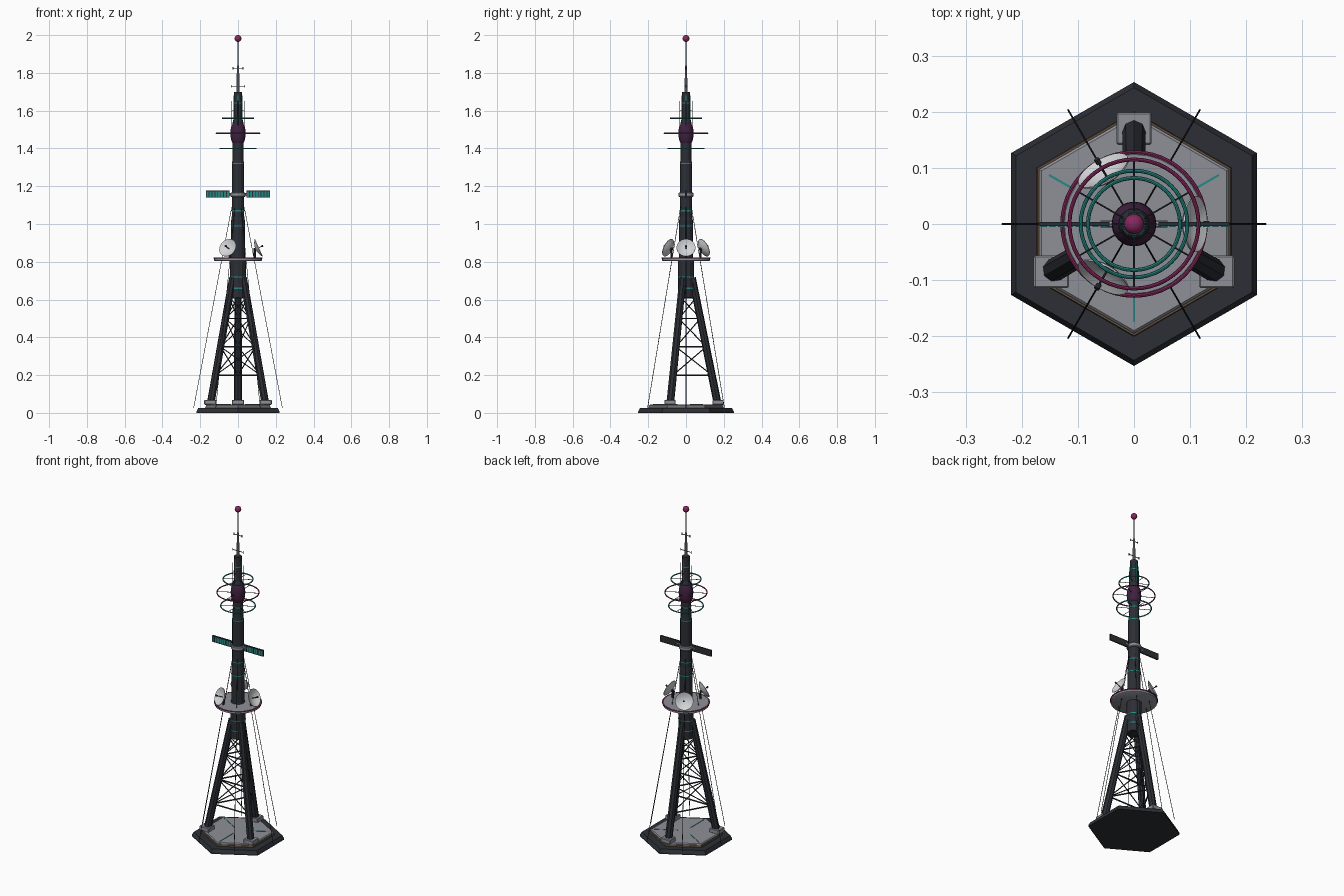
import bpy, bmesh
from math import sin, cos, pi, radians
from mathutils import Vector

if "Cube" in bpy.data.objects:
    bpy.data.objects.remove(bpy.data.objects["Cube"])


def material(name, c):
    m = bpy.data.materials.new(name)
    m.diffuse_color = (*c, 1)
    m.use_nodes = True
    m.node_tree.nodes["Principled BSDF"].inputs["Base Color"].default_value = m.diffuse_color
    return m


DARK = material("dark_metal", (0.025, 0.028, 0.035))
GREY = material("mid_grey", (0.27, 0.28, 0.31))
PALE = material("pale_grey", (0.65, 0.66, 0.68))
TEAL = material("teal", (0.02, 0.25, 0.23))
PINK = material("magenta", (0.25, 0.02, 0.11))
PLUM = material("dark_plum", (0.05, 0.015, 0.05))
BRONZE = material("bronze", (0.12, 0.08, 0.05))


def finish(ob, name, mat, smooth=False):
    ob.name = name
    ob.data.materials.append(mat)
    if smooth:
        bpy.context.view_layer.objects.active = ob
        ob.select_set(True)
        bpy.ops.object.shade_smooth_by_angle(angle=radians(35))
        ob.select_set(False)
    return ob


def lathe(name, profile, n, mat, smooth=False, turn=0.0, closed=False):
    """Spin (radius, z) points about z; open profiles get end caps."""
    bm = bmesh.new()
    loops = [[bm.verts.new((r * cos(turn + 2 * pi * i / n), r * sin(turn + 2 * pi * i / n), z))
              for i in range(n)] for r, z in profile]
    pairs = list(zip(loops, loops[1:]))
    if closed:
        pairs.append((loops[-1], loops[0]))
    else:
        bm.faces.new(loops[0])
        bm.faces.new(loops[-1])
    for a, b in pairs:
        for i in range(n):
            j = (i + 1) % n
            bm.faces.new((a[i], a[j], b[j], b[i]))
    bmesh.ops.recalc_face_normals(bm, faces=bm.faces)
    me = bpy.data.meshes.new(name)
    bm.to_mesh(me)
    bm.free()
    ob = bpy.data.objects.new(name, me)
    bpy.context.collection.objects.link(ob)
    return finish(ob, name, mat, smooth)


def rod(name, a, b, r, mat, n=6, r2=None):
    """Straight bar between two points."""
    a, b = Vector(a), Vector(b)
    d = b - a
    ob = lathe(name, [(r, 0), (r if r2 is None else r2, d.length)], n, mat, n > 6)
    ob.location = a
    ob.rotation_euler = d.to_track_quat('Z', 'Y').to_euler()
    return ob


def box(name, c, size, mat, bevel=0.0, turn=0.0):
    bpy.ops.mesh.primitive_cube_add(size=1, location=c, rotation=(0, 0, turn))
    ob = bpy.context.object
    ob.scale = size
    bpy.ops.object.transform_apply(location=False, rotation=False, scale=True)
    if bevel:
        ob.modifiers.new("bevel", 'BEVEL').width = bevel
    ob.select_set(False)
    return finish(ob, name, mat)


def torus(name, R, r, z, mat):
    bpy.ops.mesh.primitive_torus_add(major_radius=R, minor_radius=r, major_segments=48,
                                     minor_segments=8, location=(0, 0, z))
    return finish(bpy.context.object, name, mat, True)


def polar(deg, r, z):
    return Vector((r * cos(radians(deg)), r * sin(radians(deg)), z))


# Hexagonal base
H = pi / 6
lathe("base_slab", [(0.253, 0), (0.253, 0.008), (0.243, 0.026)], 6, DARK, turn=H)
lathe("base_trim", [(0.201, 0.024), (0.199, 0.034)], 6, BRONZE, turn=H)
lathe("base_deck", [(0.195, 0.03), (0.195, 0.04), (0.19, 0.045)], 6, GREY, turn=H)
for a in (30, 150, 270):
    m = polar(a, 0.11, 0.0455)
    box("deck_light", m, (0.13, 0.004, 0.003), TEAL, turn=radians(a))

# Three splayed legs on foot blocks
LEGS = (90, 210, 330)
Z0, Z1, R0, R1 = 0.06, 0.70, 0.165, 0.036


def leg_point(a, z):
    return polar(a, R0 + (R1 - R0) * (z - Z0) / (Z1 - Z0), z)


for a in LEGS:
    box("foot_block", polar(a, 0.17, 0.056), (0.063, 0.058, 0.026), GREY, 0.003)
    rod("tower_leg", leg_point(a, Z0), leg_point(a, 0.715), 0.021, DARK, 8, 0.019)

# Lattice bracing between legs
levels = (0.2, 0.35, 0.5, 0.61)
for i in range(3):
    a, b = LEGS[i], LEGS[(i + 1) % 3]
    for z in levels:
        rod("cross_bar", leg_point(a, z), leg_point(b, z), 0.004, DARK)
    for lo, hi in zip(levels, levels[1:]):
        rod("diagonal_brace", leg_point(a, lo), leg_point(b, hi), 0.003, DARK)
        rod("diagonal_brace", leg_point(b, lo), leg_point(a, hi), 0.003, DARK)

# Stepped central column with light bands
lathe("column", [(0.042, 0.61), (0.042, 0.80), (0.037, 0.83), (0.036, 1.02), (0.033, 1.04),
                 (0.032, 1.32), (0.029, 1.34), (0.028, 1.54), (0.022, 1.56), (0.021, 1.70)],
      12, DARK)
for z, r in ((0.66, 0.043), (0.72, 0.043), (0.99, 0.0375), (1.07, 0.034), (1.32, 0.033),
             (1.40, 0.03), (1.64, 0.0225)):
    lathe("light_band", [(r, z - 0.003), (r, z + 0.003)], 12, TEAL)

# Guy wires
for a in range(0, 360, 60):
    rod("guy_wire", polar(a, 0.235, 0.025), polar(a, 0.033, 1.09), 0.0016, DARK)

# Dish platform
lathe("platform", [(0.12, 0.803), (0.127, 0.807), (0.127, 0.819), (0.124, 0.822)], 32, GREY, True)
torus("platform_rim", 0.128, 0.0035, 0.82, PINK)

# Three dishes facing outwards and tilted up
R = 0.05
bowl = [(0.001, 0.0), (0.018, 0.002), (0.034, 0.008), (R, 0.017)]
shell = bowl + [(r, z - 0.003) for r, z in reversed(bowl)]
for a in (0, 120, 240):
    out = polar(a, cos(radians(24)), sin(radians(24)))
    c = polar(a, 0.095, 0.868)
    dish = lathe("dish", shell, 28, PALE, True, closed=True)
    dish.location = c
    dish.rotation_euler = out.to_track_quat('Z', 'Y').to_euler()
    rod("dish_feed", c, c + out * 0.036, 0.002, DARK)
    rod("feed_horn", c + out * 0.032, c + out * 0.042, 0.005, DARK, 8)
    rod("dish_post", polar(a, 0.088, 0.82), polar(a, 0.088, 0.868), 0.006, DARK, 8)
    rod("dish_mount", polar(a, 0.085, 0.864), c, 0.008, DARK, 8)

# Solar wings
lathe("wing_collar", [(0.037, 1.143), (0.04, 1.147), (0.04, 1.163), (0.037, 1.167)], 16, GREY)
for s in (-1, 1):
    rod("wing_spar", (s * 0.03, 0, 1.158), (s * 0.06, 0, 1.158), 0.006, GREY, 8)
    box("solar_wing", (s * 0.107, 0, 1.158), (0.126, 0.008, 0.038), DARK)
    for i in range(8):
        box("solar_cell", (s * (0.053 + i * 0.0154), -0.004, 1.158), (0.011, 0.003, 0.028), TEAL)

# Halo rings with spokes around the core
for z, r, mat in ((1.40, 0.095, TEAL), (1.48, 0.115, PINK), (1.56, 0.082, TEAL)):
    torus("halo_ring", r, 0.0035, z, mat)
    for a in range(30, 390, 60):
        rod("ring_spoke", polar(a, 0.02, z), polar(a, r, z), 0.0015, DARK)
lathe("energy_core", [(0.028, 1.428), (0.035, 1.44), (0.039, 1.46), (0.04, 1.48),
                      (0.039, 1.5), (0.035, 1.52), (0.028, 1.532)], 20, PLUM, True)
for a in range(0, 360, 90):
    rod("whip_aerial", polar(a, 0.034, 1.52), polar(a, 0.034, 1.65), 0.0016, DARK)
    rod("whip_bracket", polar(a, 0.018, 1.60), polar(a, 0.034, 1.60), 0.002, DARK)
    box("light_strip", polar(a, 0.0215, 1.62), (0.003, 0.004, 0.12), TEAL, turn=radians(a))

# Top mast, crossbars and beacon
rod("lower_mast", (0, 0, 1.70), (0, 0, 1.84), 0.008, GREY, 10, 0.006)
rod("upper_mast", (0, 0, 1.83), (0, 0, 1.97), 0.004, DARK, 8, 0.003)
for z, w in ((1.73, 0.036), (1.825, 0.027)):
    rod("aerial_bar", (-w, 0, z), (w, 0, z), 0.002, DARK)
    for s in (-1, 1):
        rod("aerial_tip", (s * w, 0, z - 0.007), (s * w, 0, z + 0.007), 0.002, DARK)
bpy.ops.mesh.primitive_uv_sphere_add(segments=20, ring_count=12, radius=0.018, location=(0, 0, 1.982))
finish(bpy.context.object, "beacon", PINK, True)
